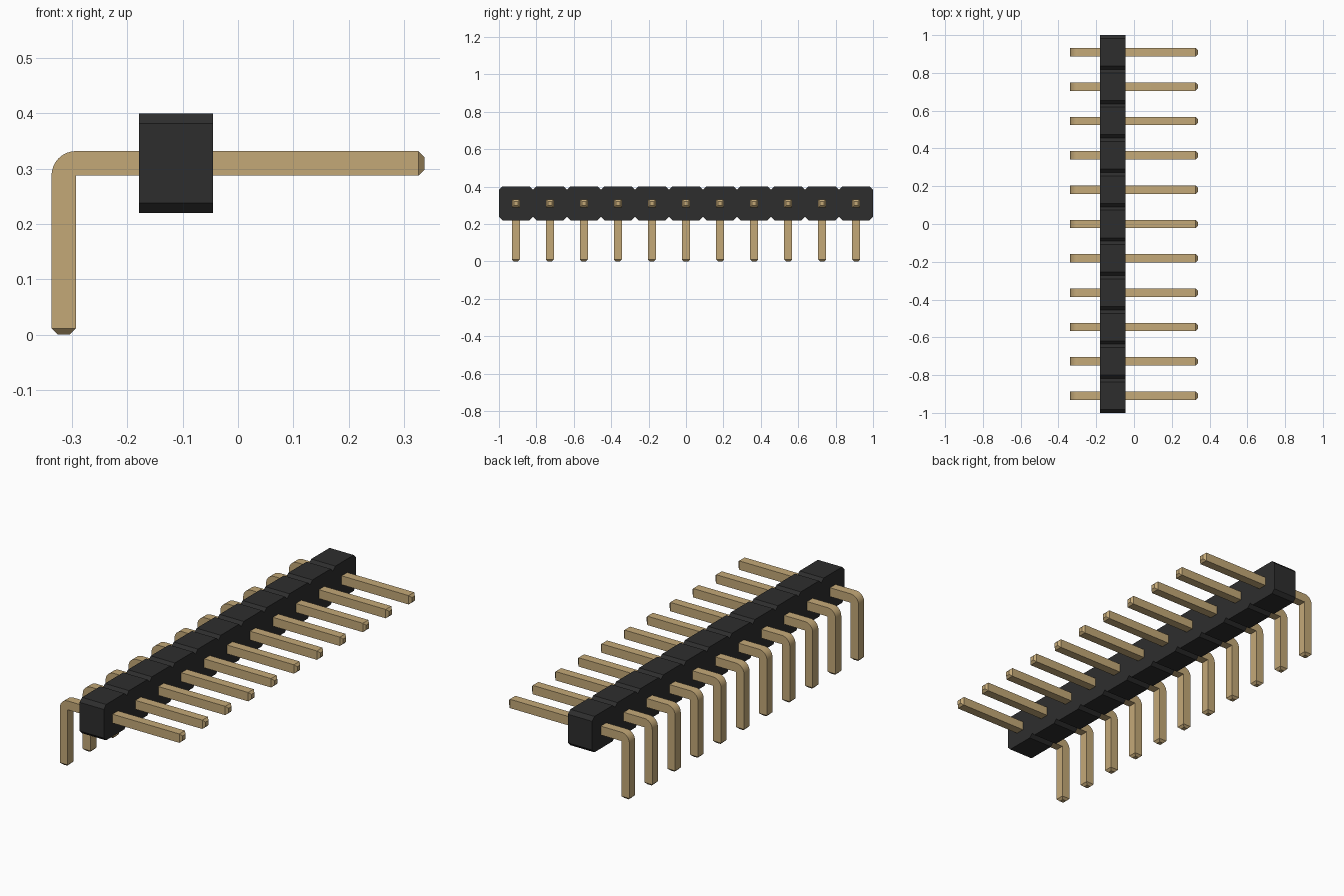
import bpy, bmesh, math
from mathutils import Vector

if "Cube" in bpy.data.objects:
    bpy.data.objects.remove(bpy.data.objects["Cube"], do_unlink=True)

COUNT = 11
PITCH = 2 / COUNT
HALF = 0.0222          # half the pin thickness
TIP = 0.011            # length and inset of the pin tips


def material(name, rgb):
    mat = bpy.data.materials.new(name)
    mat.use_nodes = True
    mat.diffuse_color = (*rgb, 1)
    bsdf = next(n for n in mat.node_tree.nodes if n.type == 'BSDF_PRINCIPLED')
    bsdf.inputs["Base Color"].default_value = (*rgb, 1)
    return mat


def prism(points, offset):
    """Extrude a closed flat profile along an offset vector."""
    bm = bmesh.new()
    face = bm.faces.new([bm.verts.new(p) for p in points])
    result = bmesh.ops.extrude_face_region(bm, geom=[face], use_keep_orig=True)
    verts = [g for g in result["geom"] if isinstance(g, bmesh.types.BMVert)]
    bmesh.ops.translate(bm, verts=verts, vec=offset)
    bmesh.ops.recalc_face_normals(bm, faces=bm.faces[:])
    return bm


def taper(bm, direction):
    """Add a chamfered tip on the end face that looks along a direction."""
    direction = Vector(direction)
    bm.normal_update()
    face = max((f for f in bm.faces if f.normal.dot(direction) > 0.99),
               key=lambda f: f.calc_center_median().dot(direction))
    bmesh.ops.inset_region(bm, faces=[face], thickness=TIP, use_even_offset=True)
    bmesh.ops.translate(bm, verts=face.verts[:], vec=direction * TIP)


def to_mesh(bm, name, mat):
    bm.normal_update()
    mesh = bpy.data.meshes.new(name)
    bm.to_mesh(mesh)
    bm.free()
    mesh.materials.append(mat)
    return mesh


def place(name, mesh, y=0):
    obj = bpy.data.objects.new(name, mesh)
    obj.location.y = y
    bpy.context.collection.objects.link(obj)
    return obj


black = material("black plastic", (0.027, 0.027, 0.027))
gold = material("pale gold metal", (0.55, 0.395, 0.187))

# Housing: a bar with a chamfered notch between neighbouring cells
left, right, low, high, cut = -0.179, -0.045, 0.22, 0.40, 0.018
upper, lower = [], []
for i in range(COUNT):
    a, b = -1 + i * PITCH, -1 + (i + 1) * PITCH
    for edge, side, z in ((upper, -1, high), (lower, 1, low)):
        if i == 0:
            edge.append((left, a, z + side * cut))
        edge += [(left, a + cut, z), (left, b - cut, z), (left, b, z + side * cut)]
housing = place("housing", to_mesh(
    prism(upper + lower[::-1], (right - left, 0, 0)), "housing", black))

# Pin: right-angle bar with a rounded outer corner
outer, inner, bottom, top = -0.3375, -0.2935, 0.2875, 0.332
profile = [(inner, TIP), (outer, TIP)]
STEPS = 8
for i in range(STEPS + 1):
    angle = math.pi / 2 * i / STEPS
    profile.append((inner - (inner - outer) * math.cos(angle),
                    bottom + (top - bottom) * math.sin(angle)))
profile += [(0.3375 - TIP, top), (0.3375 - TIP, bottom), (inner, bottom)]
bm = prism([(x, -HALF, z) for x, z in profile], (0, 2 * HALF, 0))
taper(bm, (1, 0, 0))
taper(bm, (0, 0, -1))
pin_mesh = to_mesh(bm, "pin", gold)

# Row of pins
pins = [place(f"pin_{i + 1}", pin_mesh, (i - (COUNT - 1) / 2) * PITCH)
        for i in range(COUNT)]

# Smooth bend, crisp edges
bpy.ops.object.select_all(action='DESELECT')
pins[0].select_set(True)
bpy.context.view_layer.objects.active = pins[0]
bpy.ops.object.shade_smooth_by_angle(angle=math.radians(30))
